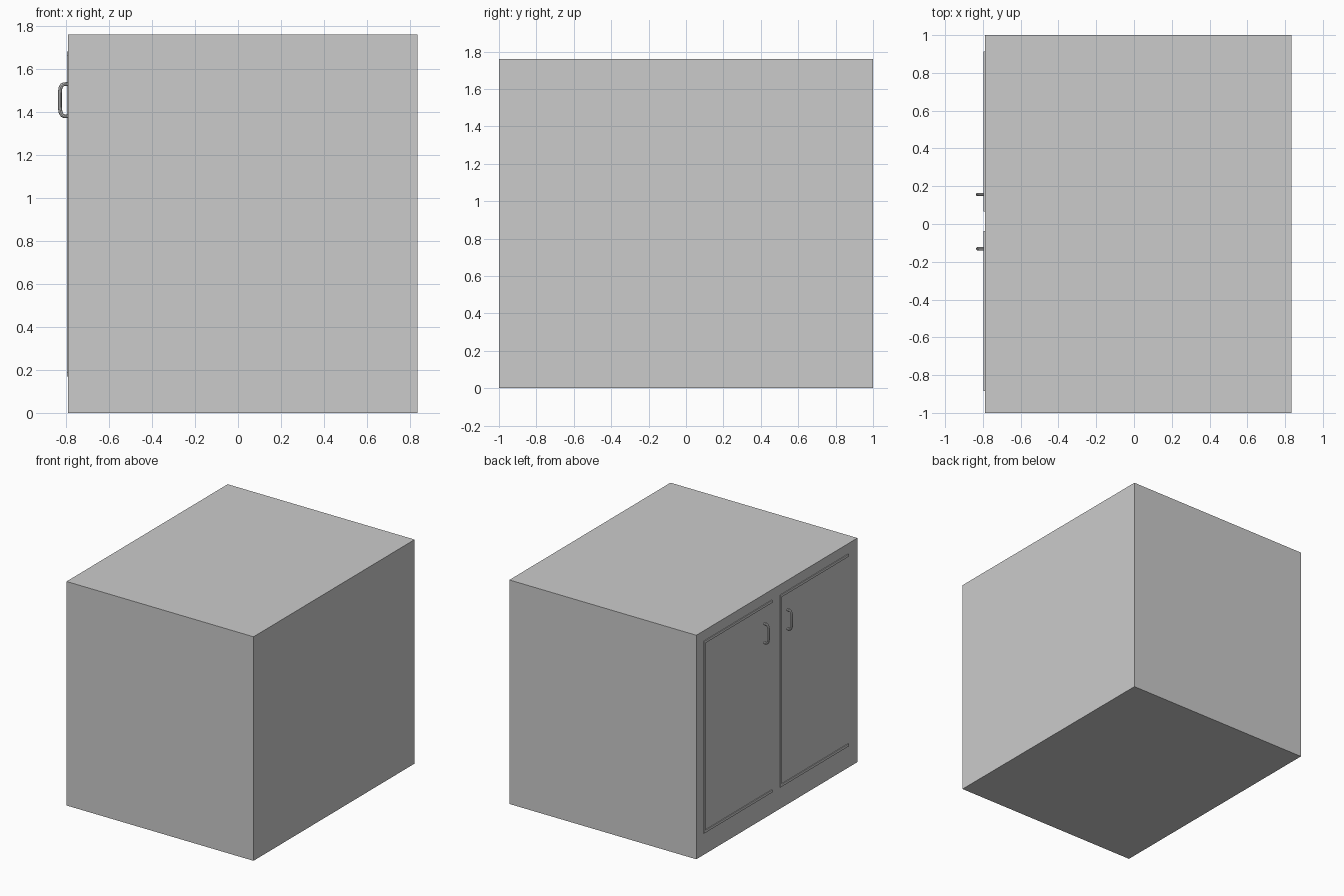
import bpy

if "Cube" in bpy.data.objects:
    bpy.data.objects.remove(bpy.data.objects["Cube"])

FACE = -0.79   # x of the cabinet face carrying the doors
PROUD = 0.006  # how far the door trim stands out
TRIM = 0.02    # trim width
Z0, Z1 = 0.17, 1.68


def box(name, lo, hi):
    bpy.ops.mesh.primitive_cube_add(
        size=1, location=[(a + b) / 2 for a, b in zip(lo, hi)])
    ob = bpy.context.object
    ob.name = name
    ob.scale = [b - a for a, b in zip(lo, hi)]
    bpy.ops.object.transform_apply(location=False, rotation=False, scale=True)
    return ob


def trim(name, y0, y1, z0, z1):
    return box(name, (FACE - PROUD, y0, z0), (FACE + 0.005, y1, z1))


def handle(name, y):
    # C-shaped tube: (x, z) control points with curved corners
    pts = [(-0.785, 1.528), (-0.808, 1.528), (-0.818, 1.524), (-0.825, 1.512),
           (-0.828, 1.49), (-0.828, 1.42), (-0.825, 1.398), (-0.818, 1.384),
           (-0.808, 1.379), (-0.785, 1.379)]
    cu = bpy.data.curves.new(name, 'CURVE')
    cu.dimensions = '3D'
    cu.bevel_depth = 0.009
    cu.bevel_resolution = 2
    cu.use_fill_caps = True
    sp = cu.splines.new('POLY')
    sp.points.add(len(pts) - 1)
    for p, (x, z) in zip(sp.points, pts):
        p.co = (x, y, z, 1)
    ob = bpy.data.objects.new(name, cu)
    bpy.context.collection.objects.link(ob)
    bpy.ops.object.select_all(action='DESELECT')
    bpy.context.view_layer.objects.active = ob
    ob.select_set(True)
    bpy.ops.object.convert(target='MESH')
    bpy.ops.object.shade_smooth_by_angle()


# Cabinet body
box("cabinet_body", (FACE, -1, 0), (0.835, 1, 1.76))

# Door outlines (side, top and bottom trim) with a pull handle each
for side, y0, y1, hy in (("left", 0.065, 0.912, 0.156),
                         ("right", -0.885, -0.036, -0.131)):
    trim(f"{side}_door_side_trim", y1 - TRIM, y1, Z0, Z1)
    trim(f"{side}_door_top_trim", y0, y1 - TRIM, Z1 - TRIM, Z1)
    trim(f"{side}_door_bottom_trim", y0, y1 - TRIM, Z0, Z0 + TRIM)
    handle(f"{side}_door_handle", hy)
